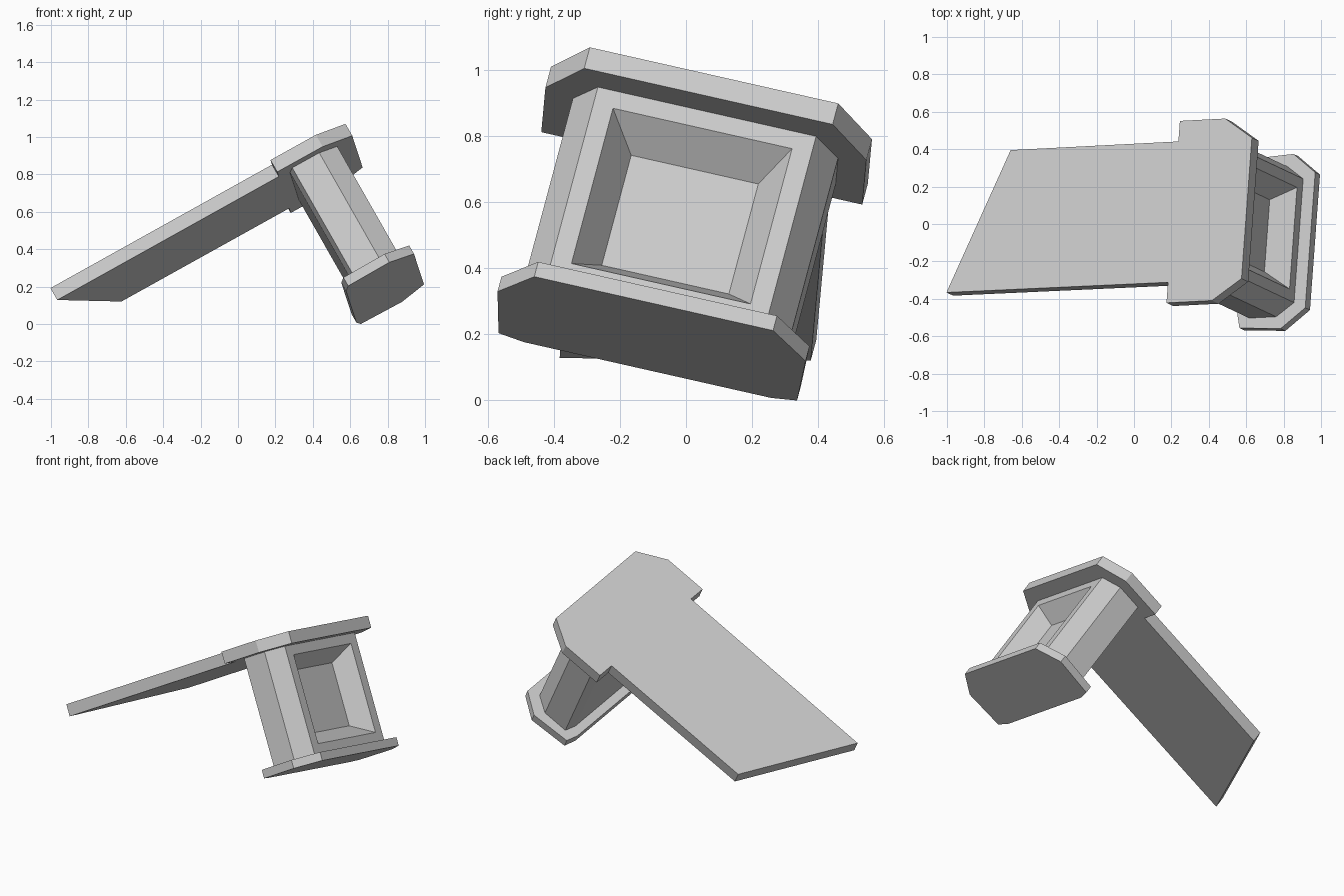
import bpy, bmesh
from mathutils import Matrix, Vector

if "Cube" in bpy.data.objects:
    bpy.data.objects.remove(bpy.data.objects["Cube"])

# Tilted local frame: u along the blade, v across it, w normal to the plates
u = Vector((0.873, 0.045, 0.485)).normalized()
v = Vector((0.071, 0.973, -0.22))
v = (v - u * v.dot(u)).normalized()
w = u.cross(v)
frame = Matrix((u, v, w)).transposed().to_4x4()
frame.translation = (0.6025, 0.085, 0.985)


def mirrored(half):
    """Closed outline from a half outline with v > 0."""
    return half + [(a, -b) for a, b in reversed(half)]


def prism(name, outline, bottom, top, recess=False):
    bm = bmesh.new()
    face = bm.faces.new([bm.verts.new((a, b, bottom)) for a, b in outline])
    ext = bmesh.ops.extrude_face_region(bm, geom=[face])
    moved = [g for g in ext["geom"] if isinstance(g, bmesh.types.BMVert)]
    bmesh.ops.translate(bm, verts=moved, vec=(0, 0, top - bottom))
    bmesh.ops.recalc_face_normals(bm, faces=bm.faces)
    if recess:
        # Flat rim, then sloped sunken panel in the front face
        front = max(bm.faces, key=lambda f: f.normal.x)
        for thick, depth in ((0.061, 0), (0.081, -0.116)):
            bmesh.ops.inset_region(bm, faces=[front], thickness=thick,
                                   depth=depth, use_even_offset=True)
    me = bpy.data.meshes.new(name)
    bm.to_mesh(me)
    bm.free()
    ob = bpy.data.objects.new(name, me)
    ob.matrix_world = frame
    bpy.context.collection.objects.link(ob)
    return ob


# Top plate with shoulders and a long slanted tail
prism("top_blade", [(0, -0.387), (0, 0.387), (-0.172, 0.5), (-0.45, 0.5),
                    (-0.45, 0.387), (-1.477, 0.387), (-1.807, -0.38),
                    (-0.45, -0.387), (-0.45, -0.5), (-0.172, -0.5)],
      -0.075, 0)

# Chamfered body with the recessed front panel
prism("body", mirrored([(-0.096, 0.34), (-0.2, 0.413), (-0.365, 0.413),
                        (-0.385, 0.34)]), -0.752, -0.074, recess=True)

# Bottom plate
prism("base_plate", mirrored([(-0.025, 0.372), (-0.167, 0.48),
                              (-0.42, 0.465), (-0.44, 0.385)]), -0.803, -0.75)
